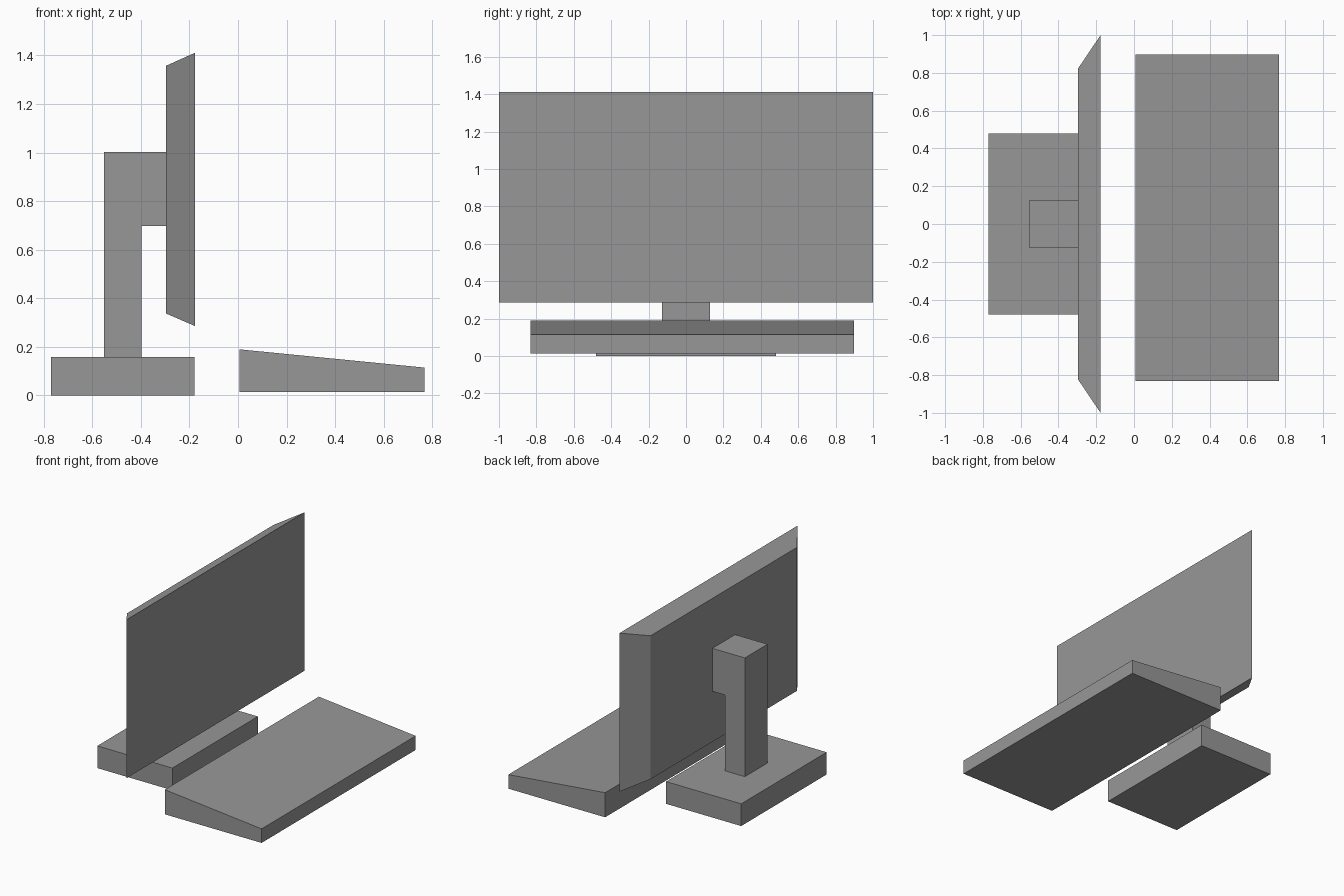
import bpy
import bmesh

cube = bpy.data.objects.get("Cube")
if cube:
    bpy.data.objects.remove(cube, do_unlink=True)

grey = bpy.data.materials.new("plain grey")
grey.use_nodes = True
colour = (0.31, 0.31, 0.31, 1)
grey.diffuse_color = colour
grey.node_tree.nodes["Principled BSDF"].inputs["Base Color"].default_value = colour


def loft(name, start, end):
    """Closed solid between two matching outlines."""
    bm = bmesh.new()
    a = [bm.verts.new(p) for p in start]
    b = [bm.verts.new(p) for p in end]
    bm.faces.new(a)
    bm.faces.new(b[::-1])
    for i in range(len(a)):
        j = (i + 1) % len(a)
        bm.faces.new((a[j], a[i], b[i], b[j]))
    bmesh.ops.recalc_face_normals(bm, faces=bm.faces)
    mesh = bpy.data.meshes.new(name)
    bm.to_mesh(mesh)
    bm.free()
    mesh.materials.append(grey)
    obj = bpy.data.objects.new(name, mesh)
    bpy.context.collection.objects.link(obj)
    return obj


def extrude_side(name, profile, y0, y1):
    """Side outline in x and z, extruded along y."""
    return loft(name, [(x, y0, z) for x, z in profile], [(x, y1, z) for x, z in profile])


def upright_rect(x, half_width, z0, z1):
    return [(x, -half_width, z0), (x, half_width, z0), (x, half_width, z1), (x, -half_width, z1)]


# Flat foot of the monitor
extrude_side("monitor_base", [(-0.77, 0), (-0.18, 0), (-0.18, 0.158), (-0.77, 0.158)], -0.48, 0.48)

# Post with an arm reaching to the screen
extrude_side("monitor_stand",
             [(-0.552, 0.158), (-0.397, 0.158), (-0.397, 0.697),
              (-0.297, 0.697), (-0.297, 1.002), (-0.552, 1.002)], -0.128, 0.128)

# Screen tapering towards its back
loft("monitor_screen", upright_rect(-0.297, 0.822, 0.337, 1.357),
     upright_rect(-0.177, 1.0, 0.285, 1.411))

# Wedge-shaped keyboard
extrude_side("keyboard", [(0.007, 0.014), (0.768, 0.014), (0.768, 0.114), (0.007, 0.189)],
             -0.832, 0.898)
